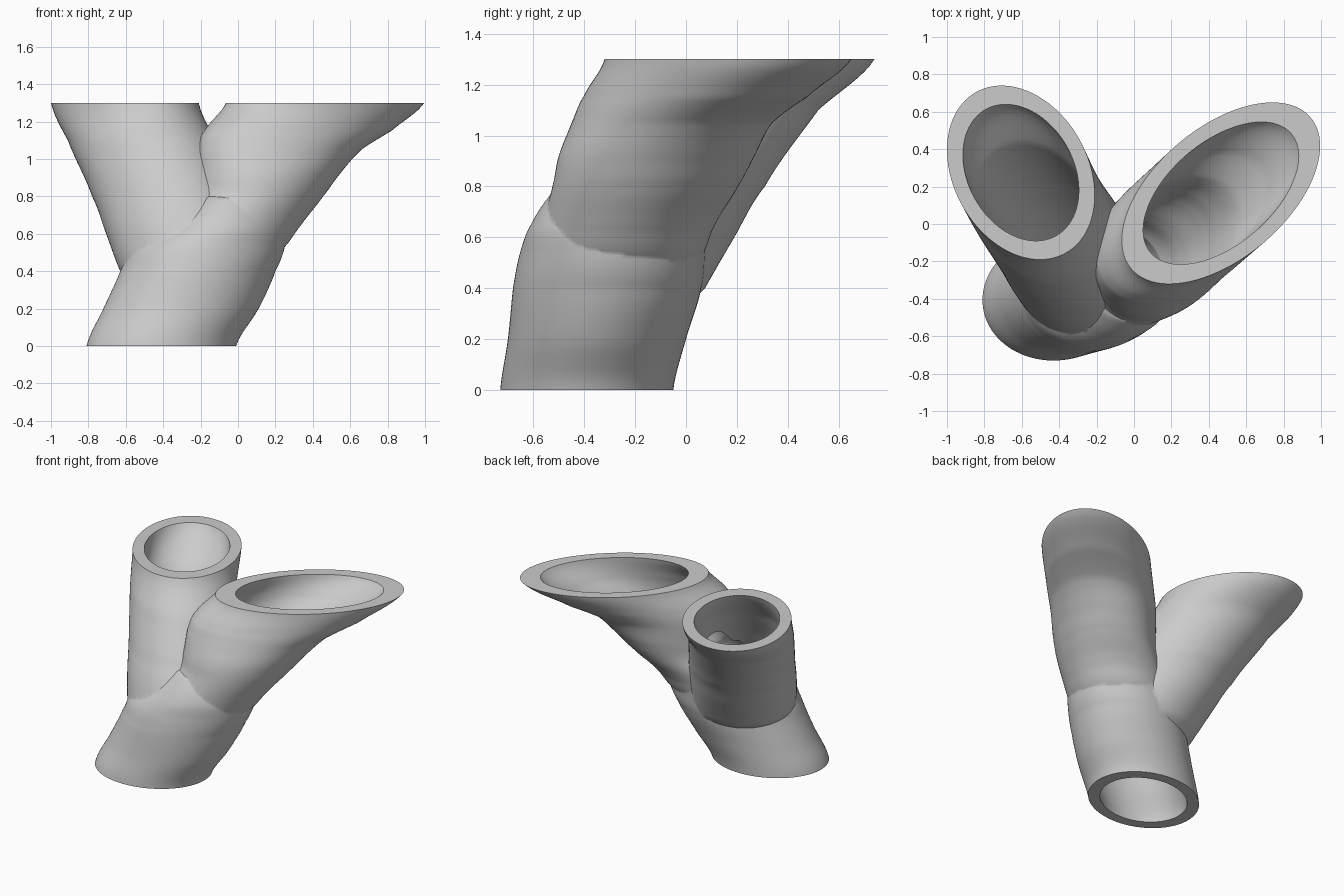
import bpy, bmesh, math

cube = bpy.data.objects.get("Cube")
if cube:
    bpy.data.objects.remove(cube, do_unlink=True)

SIDES = 96      # points round each pipe
STEPS = 8       # smooth steps between two sections
BORE = 0.785    # inner width relative to outer width

grey = bpy.data.materials.new("plain_grey")
grey.use_nodes = True
grey.diffuse_color = (0.6, 0.6, 0.6, 1)
grey.node_tree.nodes["Principled BSDF"].inputs["Base Color"].default_value = (0.6, 0.6, 0.6, 1)

# Level sections: height, centre x, centre y, half width x, half width y, skew
TRUNK = [
    (0.00, -0.41, -0.39, 0.40, 0.34, 0.05),
    (0.20, -0.305, -0.35, 0.415, 0.35, 0.05),
    (0.40, -0.215, -0.31, 0.415, 0.37, 0.08),
    (0.53, -0.16, -0.29, 0.41, 0.365, 0.1),
    (0.65, -0.075, -0.265, 0.335, 0.345, 0.1),
    (0.79, -0.02, -0.235, 0.23, 0.28, 0.1),
    (0.86, 0.0, -0.22, 0.12, 0.15, 0.1),
]
LEFT_BRANCH = [
    (0.40, -0.15, -0.28, 0.27, 0.26, 0.1),
    (0.53, -0.10, -0.26, 0.35, 0.325, 0.1),
    (0.65, -0.03, -0.225, 0.37, 0.34, 0.1),
    (0.80, 0.10, -0.16, 0.355, 0.365, 0.15),
    (0.92, 0.16, -0.115, 0.385, 0.385, 0.22),
    (1.05, 0.22, -0.055, 0.44, 0.395, 0.32),
    (1.15, 0.32, 0.035, 0.50, 0.44, 0.45),
    (1.30, 0.465, 0.165, 0.53, 0.485, 0.52),
]
RIGHT_BRANCH = [
    (0.28, -0.23, -0.31, 0.30, 0.28, -0.1),
    (0.40, -0.25, -0.285, 0.38, 0.36, -0.1),
    (0.60, -0.32, -0.20, 0.385, 0.39, -0.15),
    (0.80, -0.39, -0.09, 0.39, 0.40, -0.2),
    (1.10, -0.515, 0.10, 0.395, 0.42, -0.25),
    (1.30, -0.605, 0.275, 0.395, 0.465, -0.26),
]


def beyond(a, b, dist):
    """Continue from section a through section b, past its end."""
    t = dist / abs(b[0] - a[0])
    return tuple(q + (q - p) * t for p, q in zip(a, b))


def smooth(sections):
    """Fill in sections along a smooth curve."""
    s = [sections[0]] + sections + [sections[-1]]
    out = []
    for i in range(1, len(s) - 2):
        for k in range(STEPS):
            t = k / STEPS
            row = []
            for c in range(6):
                p0, p1, p2, p3 = (s[i + j][c] for j in (-1, 0, 1, 2))
                m1, m2 = (p2 - p0) / 2, (p3 - p1) / 2
                if c == 0:
                    row.append(p1 + (p2 - p1) * t)
                    continue
                h = t * t * (3 - 2 * t)
                row.append(p1 + (p2 - p1) * h + m1 * t * (1 - t) ** 2 - m2 * t * t * (1 - t))
            out.append(row)
    return out + [list(sections[-1])]


def loft(name, sections, scale=1.0):
    """Closed solid skinned over the level sections."""
    bm = bmesh.new()
    rings = []
    for z, cx, cy, ex, ey, skew in sections:
        phi = math.asin(skew)
        ring = []
        for i in range(SIDES):
            a = math.tau * i / SIDES
            ring.append(bm.verts.new((cx + ex * scale * math.cos(a),
                                      cy + ey * scale * math.sin(a + phi), z)))
        rings.append(ring)
    for low, high in zip(rings, rings[1:]):
        for i in range(SIDES):
            j = (i + 1) % SIDES
            bm.faces.new((low[i], low[j], high[j], high[i]))
    bm.faces.new(rings[0][::-1])
    bm.faces.new(rings[-1])
    bmesh.ops.recalc_face_normals(bm, faces=bm.faces)
    mesh = bpy.data.meshes.new(name)
    bm.to_mesh(mesh)
    bm.free()
    mesh.materials.append(grey)
    obj = bpy.data.objects.new(name, mesh)
    bpy.context.collection.objects.link(obj)
    return obj


def combine(target, other, operation):
    """Apply a boolean and remove the second solid."""
    bpy.context.view_layer.objects.active = target
    mod = target.modifiers.new("join", 'BOOLEAN')
    mod.operation = operation
    mod.solver = 'EXACT'
    mod.object = other
    other.hide_render = True
    bpy.ops.object.modifier_apply(modifier=mod.name)
    bpy.data.objects.remove(other, do_unlink=True)


# Outer walls
pipe = loft("branching_pipe", smooth(TRUNK))
combine(pipe, loft("left_branch", smooth(LEFT_BRANCH)), 'UNION')
combine(pipe, loft("right_branch", smooth(RIGHT_BRANCH)), 'UNION')

# Bores, running out through the open ends
trunk_rows = smooth(TRUNK[:-1])
trunk_rows.insert(0, beyond(trunk_rows[1], trunk_rows[0], 0.05))
bores = [loft("trunk_bore", trunk_rows, BORE)]
for name, branch in (("left_bore", LEFT_BRANCH), ("right_bore", RIGHT_BRANCH)):
    rows = smooth(branch)
    rows.append(beyond(rows[-2], rows[-1], 0.05))
    bores.append(loft(name, rows, BORE))
for bore in bores:
    combine(pipe, bore, 'DIFFERENCE')

# Smooth walls with crisp rims
bpy.ops.object.select_all(action='DESELECT')
pipe.select_set(True)
bpy.context.view_layer.objects.active = pipe
bpy.ops.object.shade_smooth_by_angle(angle=math.radians(35))
